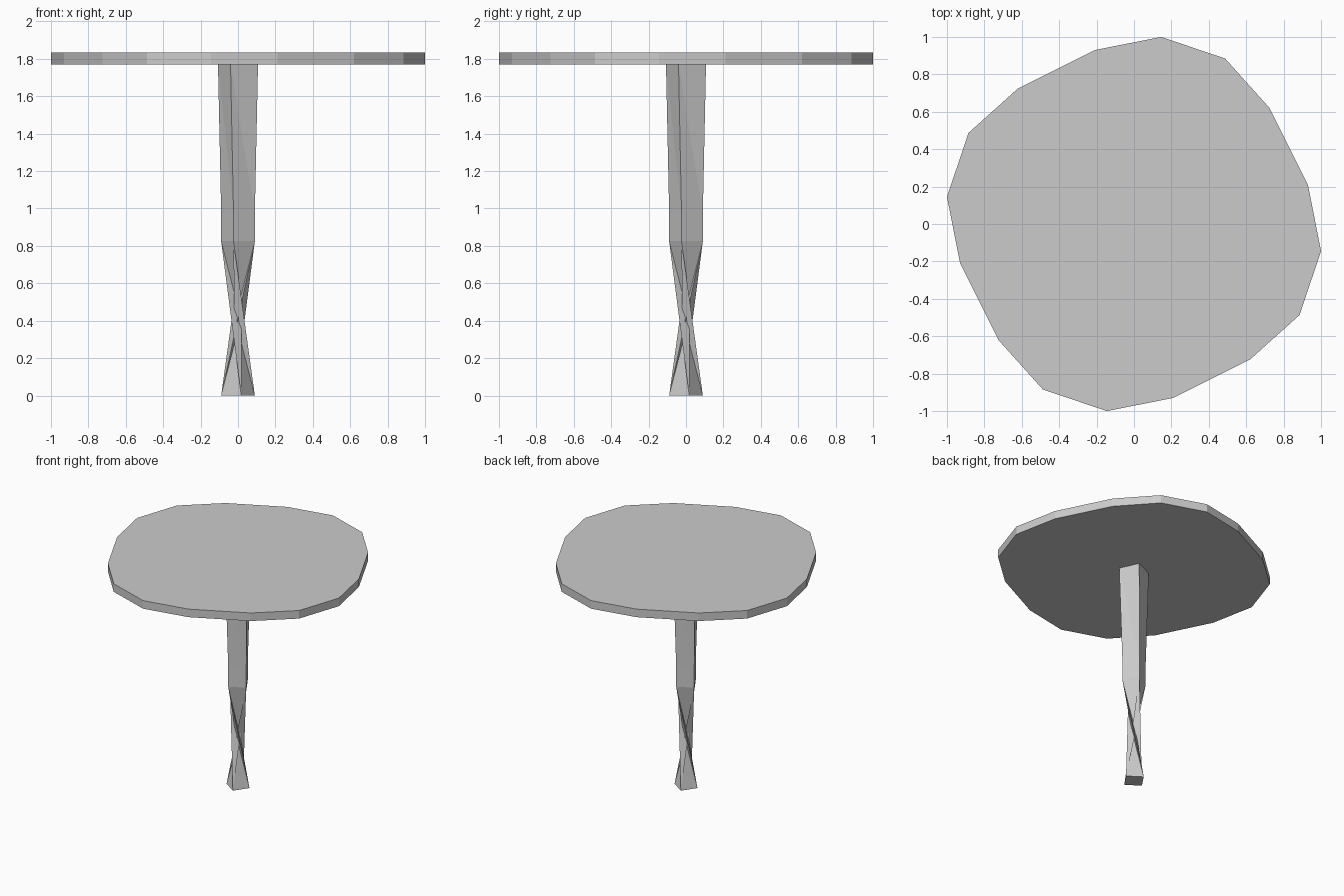
import bpy, bmesh

if "Cube" in bpy.data.objects:
    bpy.data.objects.remove(bpy.data.objects["Cube"])


def finish(name, bm):
    mesh = bpy.data.meshes.new(name)
    bm.to_mesh(mesh)
    bm.free()
    obj = bpy.data.objects.new(name, mesh)
    bpy.context.collection.objects.link(obj)
    return obj


def quarter_turns(points):
    # Repeat a few outline points four times, counter-clockwise
    out = []
    for _ in range(4):
        out += points
        points = [(-y, x) for x, y in points]
    return out


def ring(bm, points, z):
    return [bm.verts.new((x, y, z)) for x, y in quarter_turns(points)]


def prism(name, points, z0, z1):
    bm = bmesh.new()
    low, high = ring(bm, points, z0), ring(bm, points, z1)
    n = len(low)
    sides = [bm.faces.new((low[i], low[(i + 1) % n], high[(i + 1) % n], high[i]))
             for i in range(n)]
    bm.faces.new(low[::-1])
    bm.faces.new(high)
    return name, bm, sides


def twisted(name, low_corner, z0, high_corner, z1, turn):
    # Square shaft whose top is shifted by whole corners; triangulated sides
    bm = bmesh.new()
    low, high = ring(bm, [low_corner], z0), ring(bm, [high_corner], z1)
    for i in range(4):
        a, b = low[i], low[(i + 1) % 4]
        c, d = high[(i + 1 + turn) % 4], high[(i + turn) % 4]
        bm.faces.new((a, b, c))
        bm.faces.new((a, c, d))
    bm.faces.new(low[::-1])
    bm.faces.new(high)
    finish(name, bm)


COLLAR = (-0.024, -0.09)

# Tabletop: sixteen-sided irregular disc
name, bm, _ = prism("tabletop",
                    [(1.0, -0.145), (0.93, 0.21), (0.725, 0.62), (0.487, 0.885)],
                    1.77, 1.835)
finish(name, bm)

# Collar: square block with recessed panels
name, bm, sides = prism("collar", [COLLAR], 0.825, 0.977)
bmesh.ops.inset_individual(bm, faces=sides, thickness=0.018, depth=-0.008)
finish(name, bm)

# Upper leg: slightly flared, diagonal creases
twisted("upper_leg", COLLAR, 0.977, (-0.04, -0.107), 1.77, -1)

# Lower leg: strongly twisted, pinched in the middle
twisted("lower_leg", (0.017, -0.09), 0.0, COLLAR, 0.825, 2)
